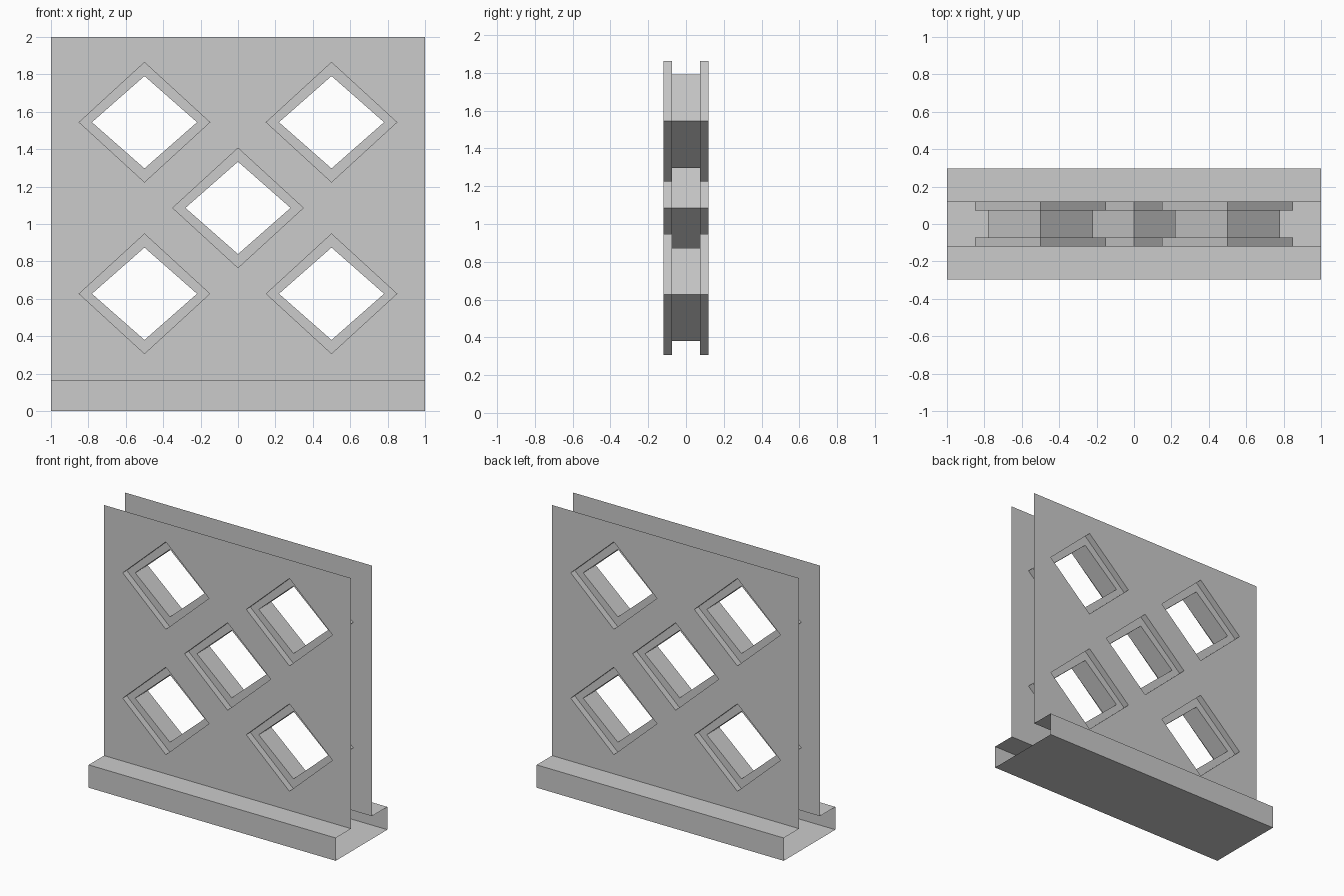
import bpy, bmesh
from mathutils import Vector

if "Cube" in bpy.data.objects:
    bpy.data.objects.remove(bpy.data.objects["Cube"])

HALF_X, HEIGHT = 1.0, 2.0
BASE_Y, BASE_Z = 0.298, 0.167
PANEL_Y, RECESS_Y = 0.12, 0.073
OUTER, INNER = (0.349, 0.32), (0.281, 0.247)
CENTRES = [(-0.5, 1.544), (0.5, 1.544), (0, 1.086), (-0.5, 0.627), (0.5, 0.627)]


def finish(name, bm):
    mesh = bpy.data.meshes.new(name)
    bm.to_mesh(mesh)
    bm.free()
    obj = bpy.data.objects.new(name, mesh)
    bpy.context.collection.objects.link(obj)
    return obj


def diamond(bm, cx, cz, size, y):
    w, h = size
    return [bm.verts.new((cx + dx * w, y, cz + dz * h))
            for dx, dz in ((0, 1), (1, 0), (0, -1), (-1, 0))]


def panel(name, y):
    # flat sheet pierced by the diamond openings
    bm = bmesh.new()
    loops = [[bm.verts.new((x, y, z)) for x, z in
              ((-HALF_X, BASE_Z), (HALF_X, BASE_Z), (HALF_X, HEIGHT), (-HALF_X, HEIGHT))]]
    loops += [diamond(bm, cx, cz, OUTER, y) for cx, cz in CENTRES]
    edges = [bm.edges.new((l[i], l[(i + 1) % 4])) for l in loops for i in range(4)]
    bmesh.ops.triangle_fill(bm, edges=edges, use_beauty=True, normal=Vector((0, y, 0)).normalized())
    bm.normal_update()
    for f in bm.faces:
        if f.normal.y * y < 0:
            f.normal_flip()
    finish(name, bm)


def opening(name, cx, cz):
    # stepped recess on both sides joined by a narrower tunnel
    bm = bmesh.new()
    steps = [(OUTER, -PANEL_Y), (OUTER, -RECESS_Y), (INNER, -RECESS_Y),
             (INNER, RECESS_Y), (OUTER, RECESS_Y), (OUTER, PANEL_Y)]
    loops = [diamond(bm, cx, cz, s, y) for s, y in steps]
    for a, b in zip(loops, loops[1:]):
        for i in range(4):
            j = (i + 1) % 4
            bm.faces.new((a[i], b[i], b[j], a[j]))
    finish(name, bm)


def base():
    # open-ended plinth: ledges, sides and underside
    bm = bmesh.new()
    profile = [(-PANEL_Y, BASE_Z), (-BASE_Y, BASE_Z), (-BASE_Y, 0),
               (BASE_Y, 0), (BASE_Y, BASE_Z), (PANEL_Y, BASE_Z)]
    left, right = [[bm.verts.new((x, y, z)) for y, z in profile] for x in (-HALF_X, HALF_X)]
    for i in range(len(profile) - 1):
        bm.faces.new((left[i], left[i + 1], right[i + 1], right[i]))
    finish("base_plinth", bm)


base()
panel("front_panel", -PANEL_Y)
panel("back_panel", PANEL_Y)
for n, (cx, cz) in enumerate(CENTRES):
    opening(f"diamond_opening_{n + 1}", cx, cz)
